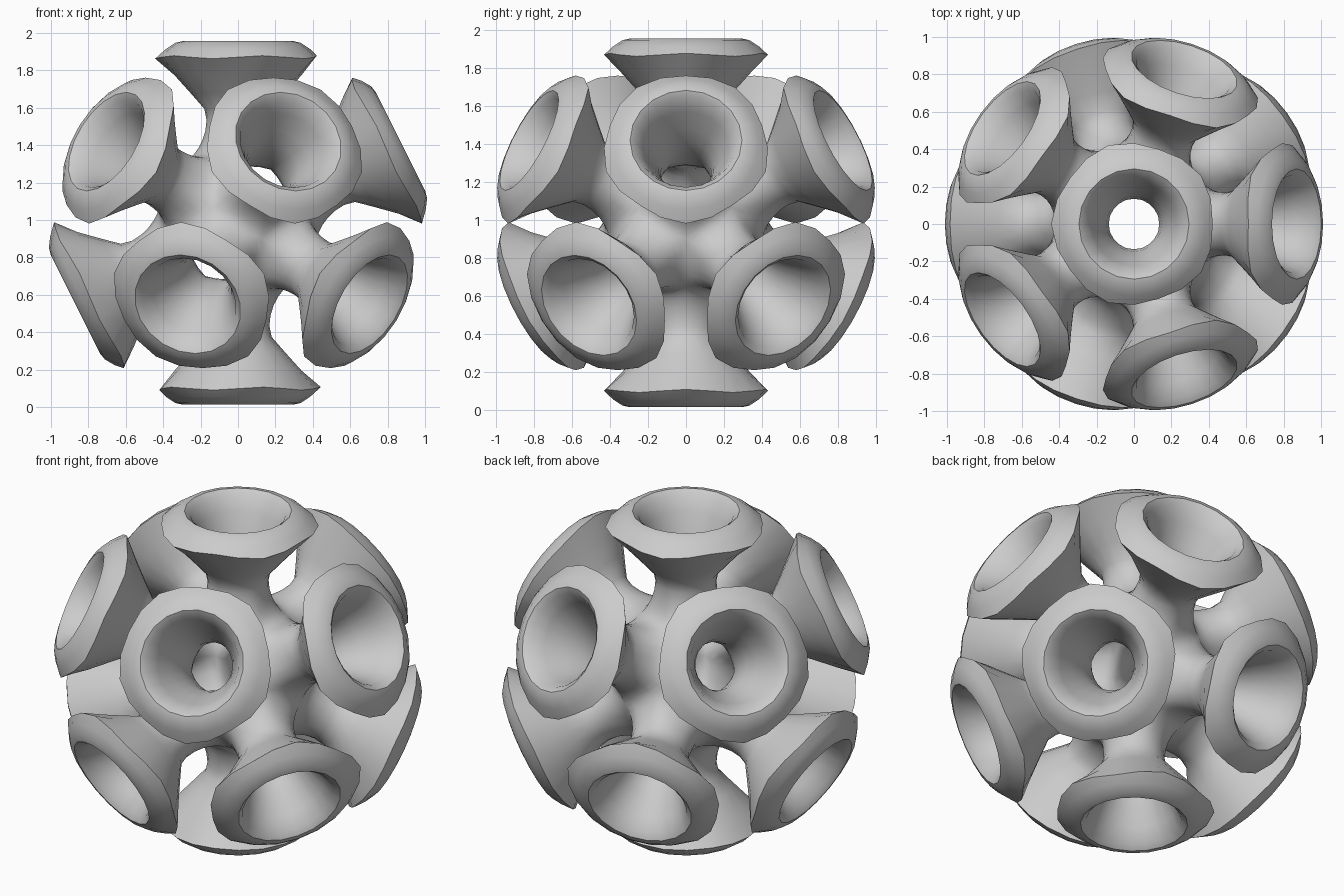
import bpy, bmesh
from math import sin, cos, tan, pi, atan, atan2, sqrt, radians
from mathutils import Vector

if "Cube" in bpy.data.objects:
    bpy.data.objects.remove(bpy.data.objects["Cube"])

N = 20                 # sides of each trumpet
CENTER = Vector((0, 0, 0.985))
HALF = atan(2) / 2     # half the angle between neighbouring axes

# Twelve trumpet axes: two poles and two staggered rings of five
lat = atan(0.5)
axes = [Vector((0, 0, 1)), Vector((0, 0, -1))]
for k in range(5):
    for s, off in ((1, 0), (-1, 36)):
        a = radians(72 * k + off)
        axes.append(Vector((cos(lat) * cos(a), cos(lat) * sin(a), s * sin(lat))))


def bezier(p0, p1, p2, p3, steps):
    pts = []
    for i in range(steps):
        t = i / steps
        u = 1 - t
        pts.append(tuple(u**3 * a + 3 * u*u*t * b + 3 * u*t*t * c + t**3 * d
                         for a, b, c, d in zip(p0, p1, p2, p3)))
    return pts


def body_curve(R, phi, neck_r, neck_d, steps):
    """Fillet from the shared cell border on the body to the neck."""
    local = (phi + pi / 5) % (2 * pi / 5) - pi / 5
    th = atan(tan(HALF) / cos(local))
    p0 = (R * sin(th), R * cos(th))
    h = 0.045
    p1 = (p0[0] - h * cos(th), p0[1] + h * sin(th))
    return bezier(p0, p1, (neck_r, neck_d - 0.1), (neck_r, neck_d), steps)


def profile(phi):
    """(radius, distance along axis): outer skin, rim, then inner skin."""
    w = cos(5 * phi)
    outer = body_curve(0.43, phi, 0.168, 0.55, 5)
    flare = [(0.168, 0.55), (0.18, 0.61), (0.25, 0.69), (0.34, 0.79),
             (0.432 - 0.011 * w, 0.886 + 0.008 * w)]
    rim = [(0.385, 0.93), (0.335, 0.963), (0.295, 0.972), (0.262, 0.945)]
    funnel = [(0.225, 0.865), (0.18, 0.755), (0.148, 0.66), (0.135, 0.57)]
    inner = body_curve(0.365, phi, 0.135, 0.52, 4)[::-1]
    return outer + flare + rim + funnel + inner


bm = bmesh.new()
for ax in axes:
    # Frame with u pointing toward one neighbouring trumpet
    near = next(b for b in axes if 0.3 < ax.dot(b) < 0.6)
    u = (near - ax * ax.dot(near)).normalized()
    v = ax.cross(u)
    grid = []
    for j in range(N):
        phi = 2 * pi * j / N
        grid.append([bm.verts.new(CENTER + (u * cos(phi) + v * sin(phi)) * r + ax * d)
                     for r, d in profile(phi)])
    for j in range(N):
        a, b = grid[j], grid[(j + 1) % N]
        for i in range(len(a) - 1):
            bm.faces.new((a[i], b[i], b[i + 1], a[i + 1]))

# Weld the trumpets into one hollow body
bmesh.ops.remove_doubles(bm, verts=bm.verts, dist=0.0005)
bmesh.ops.recalc_face_normals(bm, faces=bm.faces)
mesh = bpy.data.meshes.new("trumpet_sphere")
bm.to_mesh(mesh)
bm.free()
obj = bpy.data.objects.new("trumpet_sphere", mesh)
bpy.context.collection.objects.link(obj)
bpy.context.view_layer.objects.active = obj
obj.select_set(True)
bpy.ops.object.shade_smooth_by_angle(angle=radians(50))
